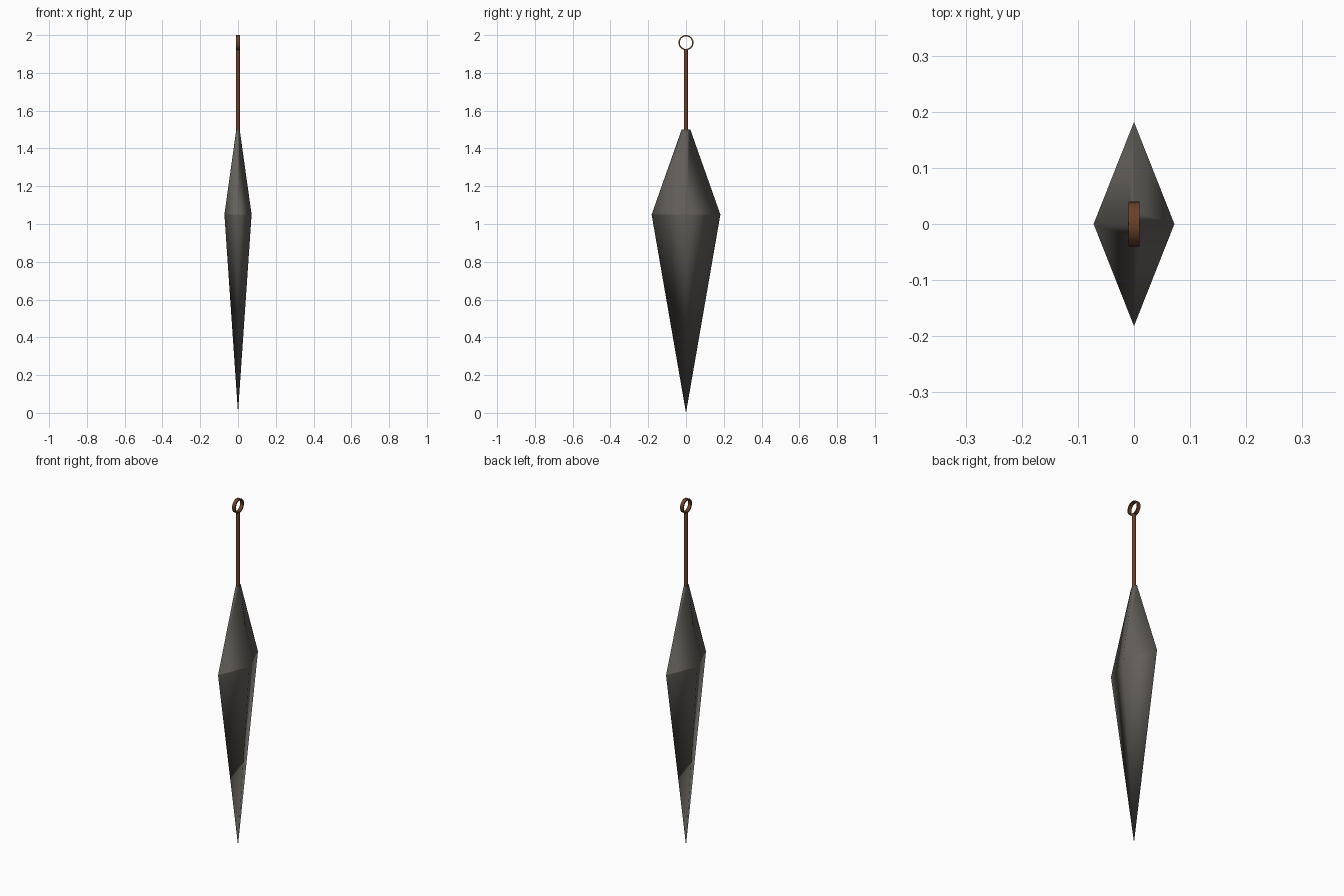
import bpy, bmesh, math

if "Cube" in bpy.data.objects:
    bpy.data.objects.remove(bpy.data.objects["Cube"])


def material(name, rgb):
    m = bpy.data.materials.new(name)
    m.diffuse_color = (*rgb, 1)
    m.use_nodes = True
    m.node_tree.nodes["Principled BSDF"].inputs["Base Color"].default_value = m.diffuse_color
    return m


def add(name, bm, mat):
    bmesh.ops.recalc_face_normals(bm, faces=bm.faces)
    me = bpy.data.meshes.new(name)
    bm.to_mesh(me)
    bm.free()
    me.materials.append(mat)
    ob = bpy.data.objects.new(name, me)
    bpy.context.collection.objects.link(ob)
    return ob


steel = material("dark steel", (0.125, 0.117, 0.106))
brown = material("brown wrap", (0.147, 0.052, 0.02))

# Blade: diamond sections from the point to the neck, smooth with a hard shoulder
bm = bmesh.new()
tip = bm.verts.new((0, 0, 0))
rings = []
for z, hx, hy in ((1.05, 0.072, 0.182), (1.5, 0.009, 0.023)):
    rings.append([bm.verts.new((x, y, z)) for x, y in ((hx, 0), (0, hy), (-hx, 0), (0, -hy))])
for i in range(4):
    j = (i + 1) % 4
    bm.faces.new((tip, rings[0][j], rings[0][i]))
    bm.faces.new((rings[0][i], rings[0][j], rings[1][j], rings[1][i]))
bm.faces.new(rings[1])
for f in bm.faces:
    f.smooth = True
for ring in rings:
    for i in range(4):
        bm.edges.get((ring[i], ring[(i + 1) % 4])).smooth = False
add("blade", bm, steel)

# Handle rod
bm = bmesh.new()
bmesh.ops.create_cone(bm, cap_ends=True, segments=12, radius1=0.011, radius2=0.011, depth=0.435)
bmesh.ops.translate(bm, verts=bm.verts, vec=(0, 0, 1.7075))
for f in bm.faces:
    f.smooth = len(f.verts) == 4
add("handle", bm, brown)

# Pommel ring: flat band swept around the x axis
bm = bmesh.new()
N = 32
loops = []
for k in range(N):
    a = 2 * math.pi * k / N
    loops.append([bm.verts.new((x, r * math.cos(a), 1.96 + r * math.sin(a)))
                  for x, r in ((-0.01, 0.04), (0.01, 0.04), (0.01, 0.033), (-0.01, 0.033))])
for k in range(N):
    p, q = loops[k], loops[(k + 1) % N]
    for i in range(4):
        j = (i + 1) % 4
        bm.faces.new((p[i], p[j], q[j], q[i]))
ring = add("pommel_ring", bm, brown)
bpy.ops.object.select_all(action='DESELECT')
ring.select_set(True)
bpy.context.view_layer.objects.active = ring
bpy.ops.object.shade_smooth_by_angle(angle=math.radians(40))
